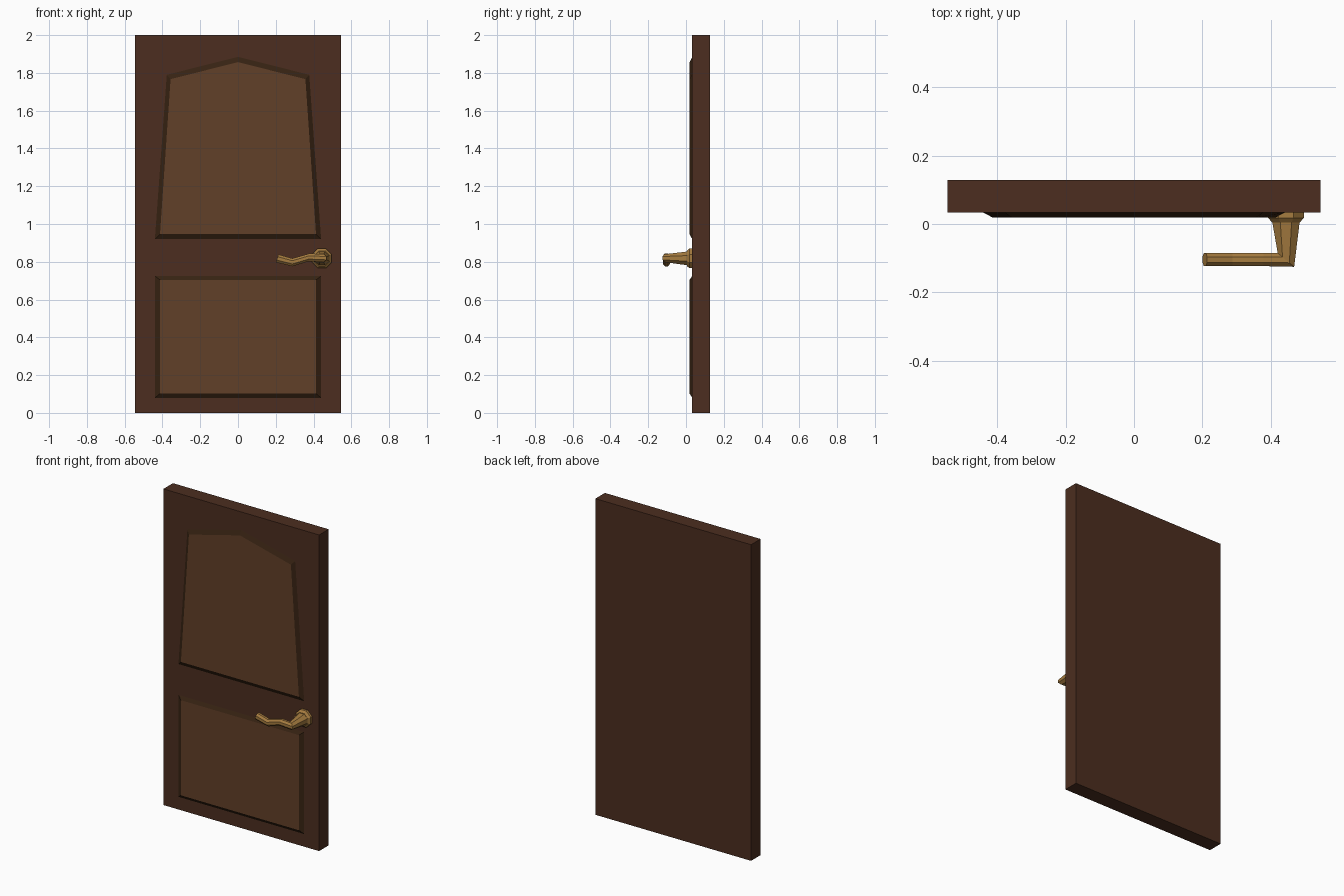
import bpy, bmesh, math
from mathutils import Vector

if "Cube" in bpy.data.objects:
    bpy.data.objects.remove(bpy.data.objects["Cube"])


def material(name, rgb):
    m = bpy.data.materials.new(name)
    m.diffuse_color = (*rgb, 1)
    m.use_nodes = True
    m.node_tree.nodes["Principled BSDF"].inputs["Base Color"].default_value = m.diffuse_color
    return m


WOOD = material("dark_wood", (0.072, 0.027, 0.014))
PANEL = material("panel_wood", (0.12, 0.05, 0.021))
TRIM = material("trim_wood", (0.037, 0.016, 0.006))
BRASS = material("brass", (0.38, 0.2, 0.05))

FRONT, BACK, RAISED = 0.033, 0.128, 0.019
HX, HZ = 0.444, 0.818


def loft(name, rings, mats, cap_mat=0):
    """Skin a list of closed rings, closing both ends."""
    bm = bmesh.new()
    loops = [[bm.verts.new(p) for p in ring] for ring in rings]
    n = len(loops[0])
    for a, b in zip(loops, loops[1:]):
        for i in range(n):
            bm.faces.new((a[i], a[(i + 1) % n], b[(i + 1) % n], b[i]))
    for loop in (loops[0], loops[-1]):
        bm.faces.new(loop).material_index = cap_mat
    bmesh.ops.recalc_face_normals(bm, faces=bm.faces)
    mesh = bpy.data.meshes.new(name)
    bm.to_mesh(mesh)
    bm.free()
    for m in mats:
        mesh.materials.append(m)
    ob = bpy.data.objects.new(name, mesh)
    bpy.context.collection.objects.link(ob)
    return ob


def ring(center, u, v, n=8):
    """Flat-sided n-gon spanning half-axes u and v."""
    k = 1 / math.cos(math.pi / n)
    c, u, v = Vector(center), Vector(u) * k, Vector(v) * k
    angles = [(i + 0.5) * math.tau / n for i in range(n)]
    return [c + u * math.cos(a) + v * math.sin(a) for a in angles]


# Door slab
slab = [(-0.545, 0), (0.545, 0), (0.545, 2), (-0.545, 2)]
loft("door_slab", [[(x, y, z) for x, z in slab] for y in (FRONT, BACK)], [WOOD])


# Raised panels with dark sloping borders
def panel(name, outer, inner):
    rings = [[(x, y, z) for x, z in pts]
             for pts, y in ((outer, FRONT + 0.002), (outer, FRONT), (inner, RAISED))]
    loft(name, rings, [TRIM, PANEL], 1)


panel("upper_panel",
      [(-0.44, 0.92), (0.44, 0.92), (0.377, 1.79), (0, 1.885), (-0.377, 1.79)],
      [(-0.413, 0.946), (0.413, 0.946), (0.357, 1.767), (0, 1.857), (-0.357, 1.767)])
panel("lower_panel",
      [(-0.44, 0.08), (0.44, 0.08), (0.44, 0.725), (-0.44, 0.725)],
      [(-0.413, 0.102), (0.413, 0.102), (0.413, 0.704), (-0.413, 0.704)])

# Handle rosette
loft("handle_rosette",
     [ring((HX, y, HZ), (-r, 0, 0), (0, 0, r))
      for y, r in ((0.035, 0.052), (0.018, 0.052), (0.004, 0.04))], [BRASS])

# Handle stem turning through a mitred elbow into the wavy lever
rings = [ring((HX, 0.006, HZ), (-0.04, 0, 0), (0, 0, 0.036)),
         ring((HX, -0.105, HZ + 0.001), (-0.024, 0.02, 0), (0, 0, 0.021))]
for x, z, tilt in ((0.376, 0.823, 0.003), (0.288, 0.797, 0), (0.207, 0.818, 0.007)):
    rings.append(ring((x, -0.104, z), (0, 0.019, 0), (tilt, 0, 0.021)))
loft("handle_lever", rings, [BRASS])
